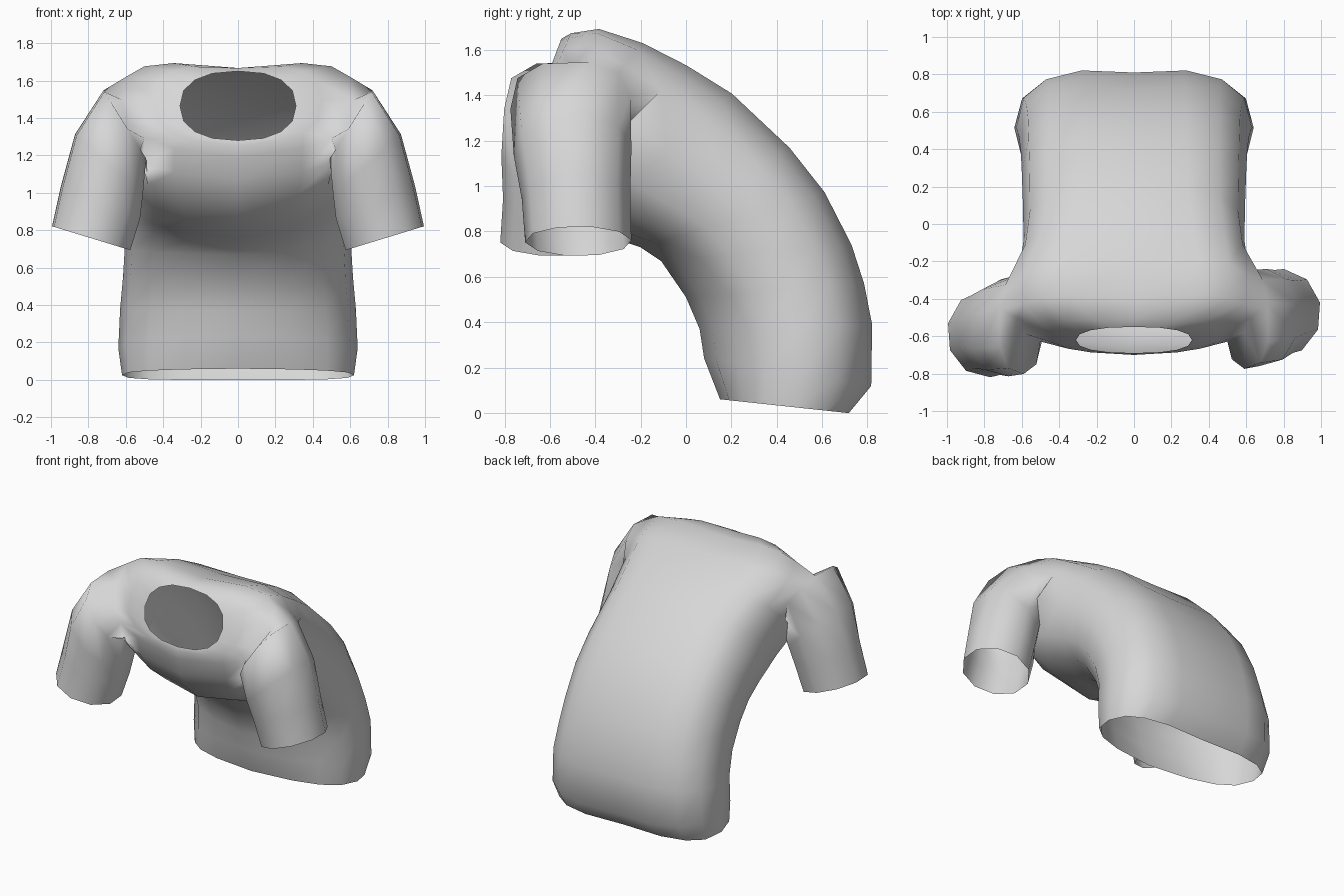
import bpy, bmesh, math
from mathutils import Vector

cube = bpy.data.objects.get("Cube")
if cube:
    bpy.data.objects.remove(cube, do_unlink=True)

fabric = bpy.data.materials.new("light grey fabric")
fabric.use_nodes = True
grey = (0.68, 0.68, 0.68, 1)
fabric.diffuse_color = grey
fabric.node_tree.nodes["Principled BSDF"].inputs["Base Color"].default_value = grey

SIDES = 16
bm = bmesh.new()


def bridge(a, b):
    """Join two rings with quads and return the faces."""
    n = len(a)
    return [bm.faces.new((a[i], a[(i + 1) % n], b[(i + 1) % n], b[i])) for i in range(n)]


def power(v, p):
    return math.copysign(abs(v) ** p, v)


# Torso sections from hem to neck:
# front (y, z), back (y, z), half width, corner roundness, backward shift of the sides
sections = [
    ((0.15, 0.06), (0.71, 0.0), 0.62, 0.75, 0.05),
    ((0.08, 0.24), (0.81, 0.12), 0.64, 0.85, 0.07),
    ((0.06, 0.37), (0.81, 0.39), 0.63, 0.85, 0.08),
    ((0.0, 0.51), (0.775, 0.57), 0.615, 0.85, 0.08),
    ((-0.11, 0.67), (0.72, 0.74), 0.605, 0.82, 0.08),
    ((-0.20, 0.73), (0.60, 0.97), 0.60, 0.8, 0.08),
    ((-0.29, 0.76), (0.45, 1.165), 0.595, 0.78, 0.07),
    ((-0.46, 0.83), (0.20, 1.405), 0.59, 0.75, 0.06),
    ((-0.59, 0.95), (0.0, 1.53), 0.615, 0.7, 0.05),
    ((-0.66, 1.07), (-0.20, 1.62), 0.64, 0.65, 0.06),
    ((-0.69, 1.19), (-0.40, 1.667), 0.62, 0.62, 0.08),
    ((-0.70, 1.25), (-0.51, 1.667), 0.45, 0.7, 0.04),
    ((-0.69, 1.28), (-0.55, 1.65), 0.31, 0.85, 0.0),
]
rings = []
for front, back, width, corner, shift in sections:
    f, b = Vector((0, *front)), Vector((0, *back))
    ring = []
    for k in range(SIDES):
        t = math.tau * k / SIDES
        across = power(math.cos(t), corner)
        side = Vector((width * across, 0, 0)) + (b - f).normalized() * shift * abs(across)
        depth = power(math.sin(t), corner)
        ring.append(bm.verts.new((f + b) / 2 + side + (b - f) / 2 * depth))
    rings.append(ring)

# Torso skin, leaving an armhole on each side
LOW, HIGH = 8, 10         # rows of the armhole
FRONT, BACK = -2, 1       # columns of the armhole, counted from the side seam
open_columns = {k % SIDES for k in range(FRONT, BACK)}
open_columns |= {SIDES // 2 - 1 - k for k in range(FRONT, BACK)}
for r in range(len(rings) - 1):
    for k, face in enumerate(bridge(rings[r], rings[r + 1])):
        if LOW <= r < HIGH and k in open_columns:
            bm.faces.remove(face)


def armhole(side):
    """Ordered border of the armhole on one side."""
    path = [(LOW, k) for k in range(FRONT, BACK)]
    path += [(r, BACK) for r in range(LOW, HIGH)]
    path += [(HIGH, k) for k in range(BACK, FRONT, -1)]
    path += [(r, FRONT) for r in range(HIGH, LOW, -1)]
    return [rings[r][k % SIDES if side > 0 else SIDES // 2 - k] for r, k in path]


# Sleeve stations: centre, tilt of the section, depth radius, width radius, roundness
stations = [
    ((0.605, -0.51, 1.365), 58, 0.265, 0.22, 0.8),
    ((0.69, -0.50, 1.15), 42, 0.26, 0.25, 0.9),
    ((0.735, -0.485, 0.95), 22, 0.24, 0.235, 1),
    ((0.785, -0.475, 0.757), 17, 0.235, 0.225, 1),
]
for side, forward in ((1, 0), (-1, 0.11)):
    loop = armhole(side)
    mid = sum((v.co for v in loop), Vector()) / len(loop)
    start = math.atan2(loop[0].co.z - mid.z, loop[0].co.y - mid.y)
    for i, (centre, tilt, depth, width, corner) in enumerate(stations):
        tilt = math.radians(tilt)
        out = Vector((side * math.cos(tilt), 0, math.sin(tilt))) * width
        back = Vector((0, depth, 0))
        shift = forward * (i + 1) / len(stations)
        mid = Vector((side * centre[0], centre[1] - shift, centre[2]))
        ring = []
        for j in range(len(loop)):
            a = start + math.tau * j / len(loop)
            spot = mid + back * power(math.cos(a), corner) + out * power(math.sin(a), corner)
            ring.append(bm.verts.new(spot))
        bridge(loop, ring)
        loop = ring

bmesh.ops.recalc_face_normals(bm, faces=bm.faces[:])
mesh = bpy.data.meshes.new("shirt")
bm.to_mesh(mesh)
bm.free()
mesh.materials.append(fabric)
mesh.shade_smooth()
shirt = bpy.data.objects.new("shirt", mesh)
bpy.context.collection.objects.link(shirt)
